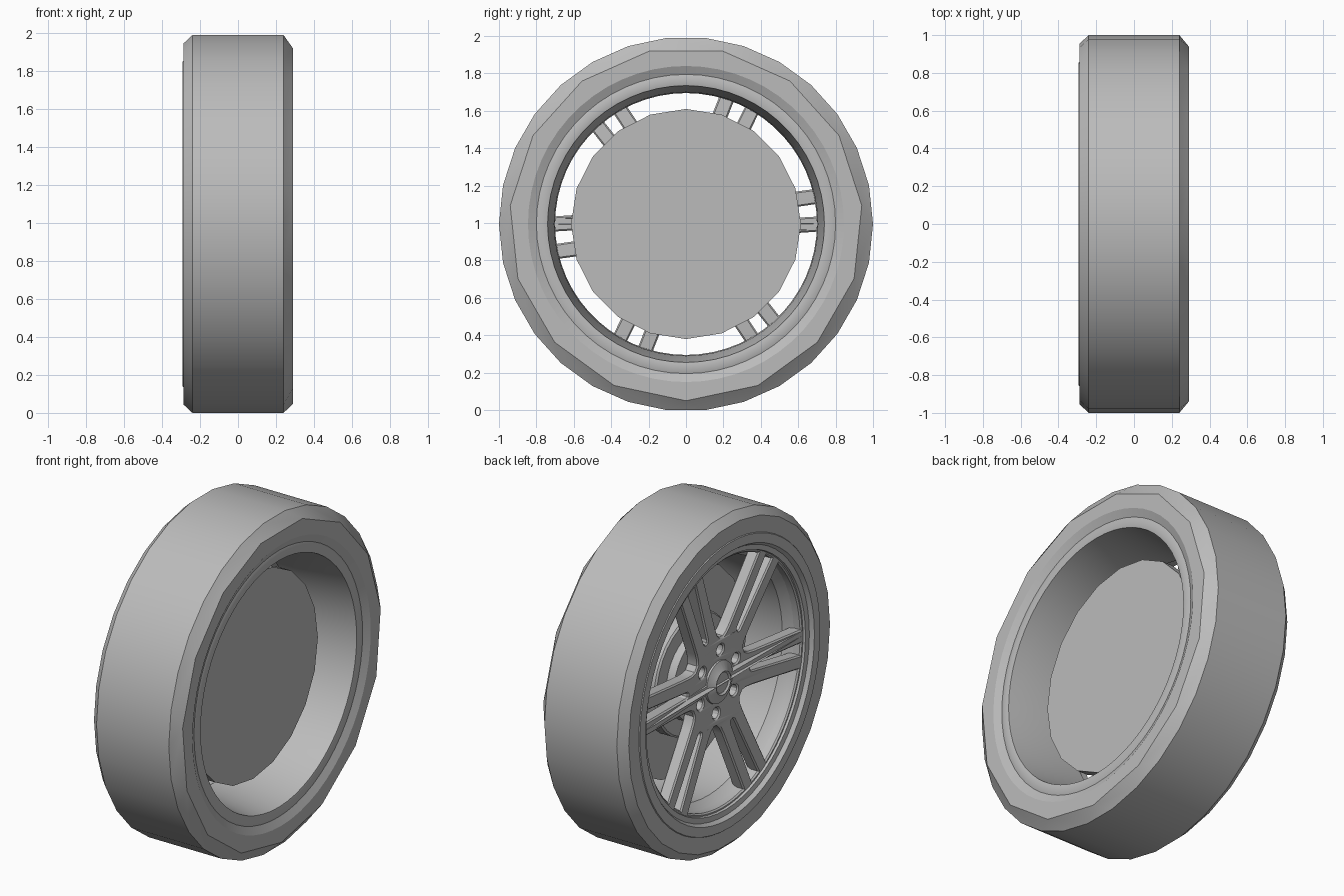
import bpy, bmesh, math
from math import cos, sin, pi, radians
from mathutils import Vector

if "Cube" in bpy.data.objects:
    bpy.data.objects.remove(bpy.data.objects["Cube"])

CZ = 0.9945          # axle height
GREY = (0.5, 0.5, 0.5, 1)
mat = bpy.data.materials.new("plain grey")
mat.use_nodes = True
mat.diffuse_color = GREY
mat.node_tree.nodes["Principled BSDF"].inputs["Base Color"].default_value = GREY


def finish(name, bm, angle=30, fix=True):
    if fix:
        bmesh.ops.recalc_face_normals(bm, faces=bm.faces)
    me = bpy.data.meshes.new(name)
    bm.to_mesh(me)
    bm.free()
    me.materials.append(mat)
    ob = bpy.data.objects.new(name, me)
    ob.location.z = CZ
    bpy.context.collection.objects.link(ob)
    bpy.ops.object.select_all(action='DESELECT')
    ob.select_set(True)
    bpy.context.view_layer.objects.active = ob
    bpy.ops.object.shade_smooth_by_angle(angle=radians(angle))
    return ob


def ring(bm, x, r, n, start=0.0):
    return [bm.verts.new((x, r * cos(start + 2 * pi * i / n), r * sin(start + 2 * pi * i / n)))
            for i in range(n)]


def bridge(bm, a, b):
    n = len(a)
    for i in range(n):
        j = (i + 1) % n
        bm.faces.new((a[i], a[j], b[j], b[i]))


def lathe(name, profile, n, closed=False, caps=False, angle=30):
    """Revolve (x, radius) points about the axle."""
    bm = bmesh.new()
    rings = [ring(bm, x, r, n) for x, r in profile]
    for a, b in zip(rings, rings[1:]):
        bridge(bm, a, b)
    if closed:
        bridge(bm, rings[-1], rings[0])
    if caps:
        bm.faces.new(rings[0])
        bm.faces.new(rings[-1])
    return finish(name, bm, angle)


# Tyre: 30-sided tread, coarser 15-sided shoulder on the inboard side
bm = bmesh.new()
bead_out = ring(bm, -0.288, 0.84, 30)
side_out = ring(bm, -0.288, 0.955, 30)
tread_out = ring(bm, -0.24, 1.0, 30)
tread_in = ring(bm, 0.24, 1.0, 30)
shoulder = ring(bm, 0.29, 0.945, 15, radians(6))
bead_in = ring(bm, 0.29, 0.845, 60, radians(6))
bridge(bm, bead_out, side_out)
bridge(bm, side_out, tread_out)
bridge(bm, tread_out, tread_in)
for k in range(15):
    s, t = shoulder[k], shoulder[(k + 1) % 15]
    a, b, c = (tread_in[(2 * k + i) % 30] for i in range(3))
    bm.faces.new((s, a, b))
    bm.faces.new((s, b, c, t))
    bm.faces.new([s, t] + [bead_in[(4 * k + i) % 60] for i in (4, 3, 2, 1, 0)])
finish("tyre", bm)

# Rim: outboard lip, barrel and inboard lip
lathe("rim", [(-0.28, 0.865), (-0.293, 0.855), (-0.293, 0.80), (-0.27, 0.785),
              (-0.265, 0.755), (-0.20, 0.735), (-0.15, 0.70), (0.0, 0.705),
              (0.20, 0.73), (0.27, 0.74), (0.277, 0.77), (0.268, 0.80),
              (0.29, 0.847), (0.25, 0.85), (0.2, 0.78), (-0.2, 0.78)], 60, closed=True)


# Spoke wheel: a flat outline with windows, slots and bolt holes, then dished
def polar(points, turn):
    return [(r * cos(radians(a + turn)), r * sin(radians(a + turn))) for r, a in points]


def arc(r, a0, a1, n):
    return [(r, a0 + (a1 - a0) * i / n) for i in range(n + 1)]


def offset_points(pairs):
    return [(r, math.degrees(math.asin(v / r))) for r, v in pairs]


def mirrored(half):
    return half + [(r, -a) for r, a in reversed(half)]


window = mirrored([(0.262, 4), (0.285, 8.5), (0.33, 12), (0.45, 16.5)]) 
window = window[:4] + arc(0.735, 21, -21, 10) + window[4:]
slot = mirrored(offset_points([(0.30, 0.008), (0.312, 0.016), (0.735, 0.035)]))
hole = [(0.185 + 0.032 * cos(t * pi / 6), 0.032 * sin(t * pi / 6)) for t in range(12)]
outlines = [polar(arc(0.76, 0, 354, 59), 0)]
for k in range(6):
    pair = 6 + 60 * k
    outlines.append(polar(window, pair + 30))
    outlines.append(polar(slot, pair))
    c, s = cos(radians(pair + 30)), sin(radians(pair + 30))
    outlines.append([(u * c - v * s, u * s + v * c) for u, v in hole])

cu = bpy.data.curves.new("spoke_outline", 'CURVE')
cu.dimensions = '2D'
cu.fill_mode = 'BOTH'
cu.extrude = 0.03
cu.bevel_depth = 0.008
cu.bevel_resolution = 0
cu.offset = -0.008
for pts in outlines:
    sp = cu.splines.new('POLY')
    sp.points.add(len(pts) - 1)
    for p, (u, v) in zip(sp.points, pts):
        p.co = (u, v, 0, 1)
    sp.use_cyclic_u = True
tmp = bpy.data.objects.new("spoke_outline", cu)
bpy.context.collection.objects.link(tmp)
bpy.context.view_layer.update()
bm = bmesh.new()
bm.from_mesh(tmp.evaluated_get(bpy.context.evaluated_depsgraph_get()).to_mesh())
bpy.data.objects.remove(tmp)
bmesh.ops.remove_doubles(bm, verts=bm.verts, dist=0.0005)
for v in bm.verts:
    u, w, d = v.co
    v.co = Vector((-0.165 - 0.065 * math.hypot(u, w) - d, u, w))
finish("spokes", bm)

# Centre cap, brake disc and stepped hub
lathe("centre_cap", [(-0.18, 0.13), (-0.225, 0.125), (-0.245, 0.075), (-0.25, 0.07),
                     (-0.24, 0.06)], 24, caps=True)
lathe("brake_disc", [(0.10, 0.615), (0.03, 0.615)], 20, caps=True)
lathe("hub_flange", [(0.05, 0.36), (-0.04, 0.36), (-0.05, 0.35)], 32, caps=True)
lathe("hub", [(-0.03, 0.26), (-0.10, 0.26), (-0.10, 0.13), (-0.19, 0.13)], 32, caps=True)
